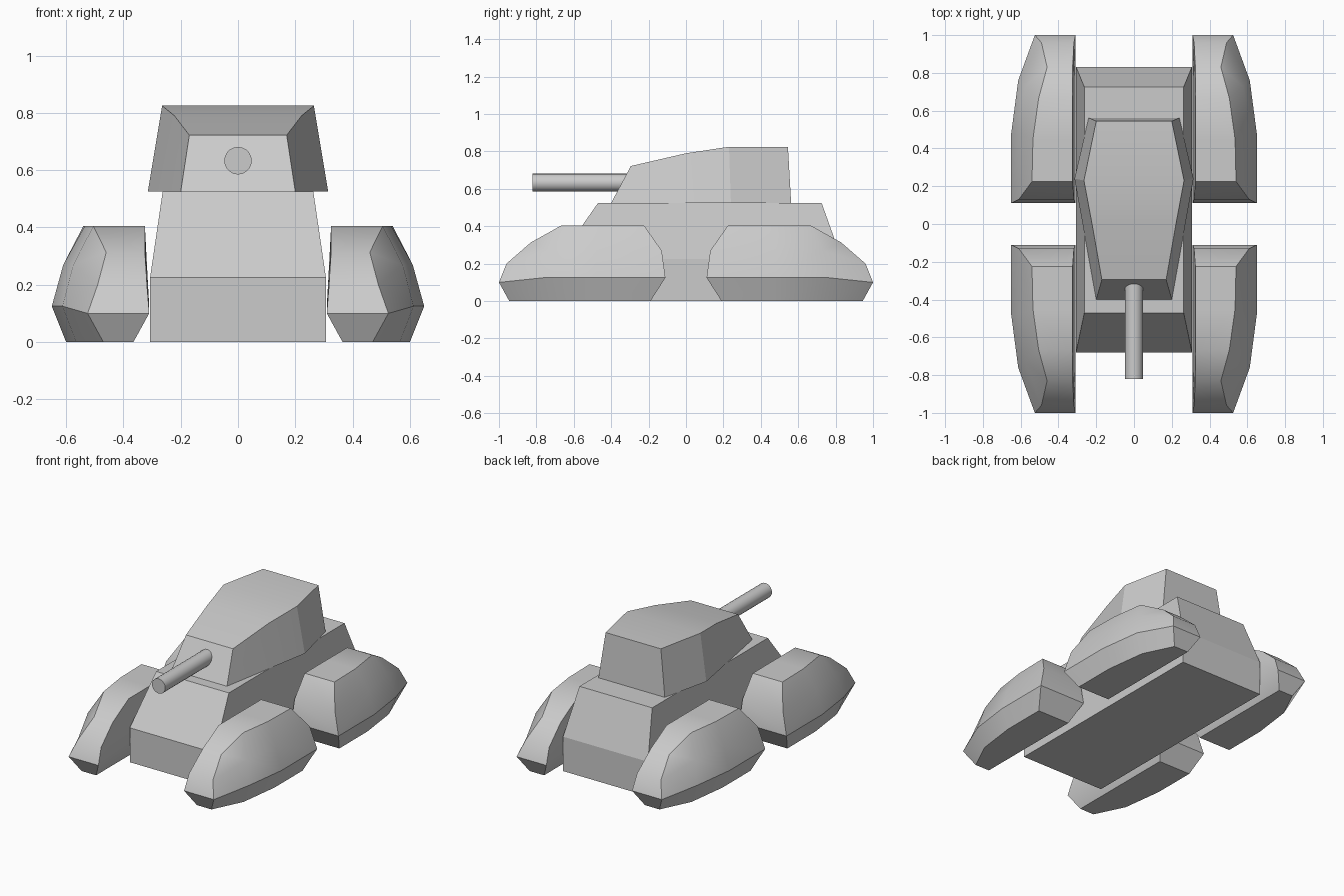
import bpy, bmesh, math

if "Cube" in bpy.data.objects:
    bpy.data.objects.remove(bpy.data.objects["Cube"])


def loft(name, rings, smooth=None):
    """Skin a series of closed rings and close both ends with quads."""
    bm = bmesh.new()
    rows = [[bm.verts.new(p) for p in r] for r in rings]
    n = len(rings[0])
    for a, b in zip(rows, rows[1:]):
        for i in range(n):
            j = (i + 1) % n
            bm.faces.new((a[i], a[j], b[j], b[i]))
    for r in (rows[0], rows[-1]):
        for i in range(n // 2 - 1):
            bm.faces.new((r[i], r[i + 1], r[n - 2 - i], r[n - 1 - i]))
    bmesh.ops.recalc_face_normals(bm, faces=bm.faces)
    mesh = bpy.data.meshes.new(name)
    bm.to_mesh(mesh)
    bm.free()
    ob = bpy.data.objects.new(name, mesh)
    bpy.context.collection.objects.link(ob)
    if smooth:
        shade(ob, smooth)
    return ob


def shade(ob, angle):
    bpy.ops.object.select_all(action='DESELECT')
    ob.select_set(True)
    bpy.context.view_layer.objects.active = ob
    bpy.ops.object.shade_smooth_by_angle(angle=math.radians(angle))


def rect(x, y0, y1, z):
    return [(-x, y0, z), (x, y0, z), (x, y1, z), (-x, y1, z)]


# Hull: vertical lower walls, tapered upper walls
loft("hull", [rect(0.307, -0.68, 0.832, 0),
              rect(0.307, -0.68, 0.832, 0.225),
              rect(0.263, -0.47, 0.725, 0.525)])

# Turret: sections front to back as (bottom x, bottom y, top x, top y, top z)
turret = [(0.20, -0.40, 0.17, -0.295, 0.722),
          (0.272, 0.0, 0.222, 0.0, 0.79),
          (0.315, 0.24, 0.265, 0.23, 0.825),
          (0.24, 0.562, 0.20, 0.545, 0.825)]
loft("turret", [[(-bx, by, 0.525), (bx, by, 0.525), (tx, ty, tz), (-tx, ty, tz)]
                for bx, by, tx, ty, tz in turret], 20)

# Gun barrel
bpy.ops.mesh.primitive_cylinder_add(vertices=20, radius=0.048, depth=0.56,
                                    location=(0, -0.54, 0.633),
                                    rotation=(math.pi / 2, 0, 0))
barrel = bpy.context.object
barrel.name = "gun_barrel"
shade(barrel, 30)

# Track pods: outer edge of each section, bottom to top; the inner edge is straight
inner_x = (0.365, 0.31, 0.318, 0.325)
pod = [[(0.60, -0.19, 0), (0.65, -0.11, 0.125), (0.61, -0.13, 0.27), (0.54, -0.225, 0.405)],
       [(0.60, -0.48, 0), (0.65, -0.48, 0.125), (0.61, -0.48, 0.27), (0.535, -0.45, 0.405)],
       [(0.565, -0.75, 0), (0.613, -0.76, 0.125), (0.575, -0.73, 0.27), (0.505, -0.665, 0.405)],
       [(0.47, -0.945, 0), (0.525, -1.0, 0.1), (0.49, -0.96, 0.2), (0.46, -0.83, 0.313)]]
rings = [s + [(x, y, z) for x, (_, y, z) in reversed(list(zip(inner_x, s)))] for s in pod]
pods = loft("track_pods", rings, 32)
mirror = pods.modifiers.new("mirror", 'MIRROR')
mirror.use_axis = (True, True, False)
